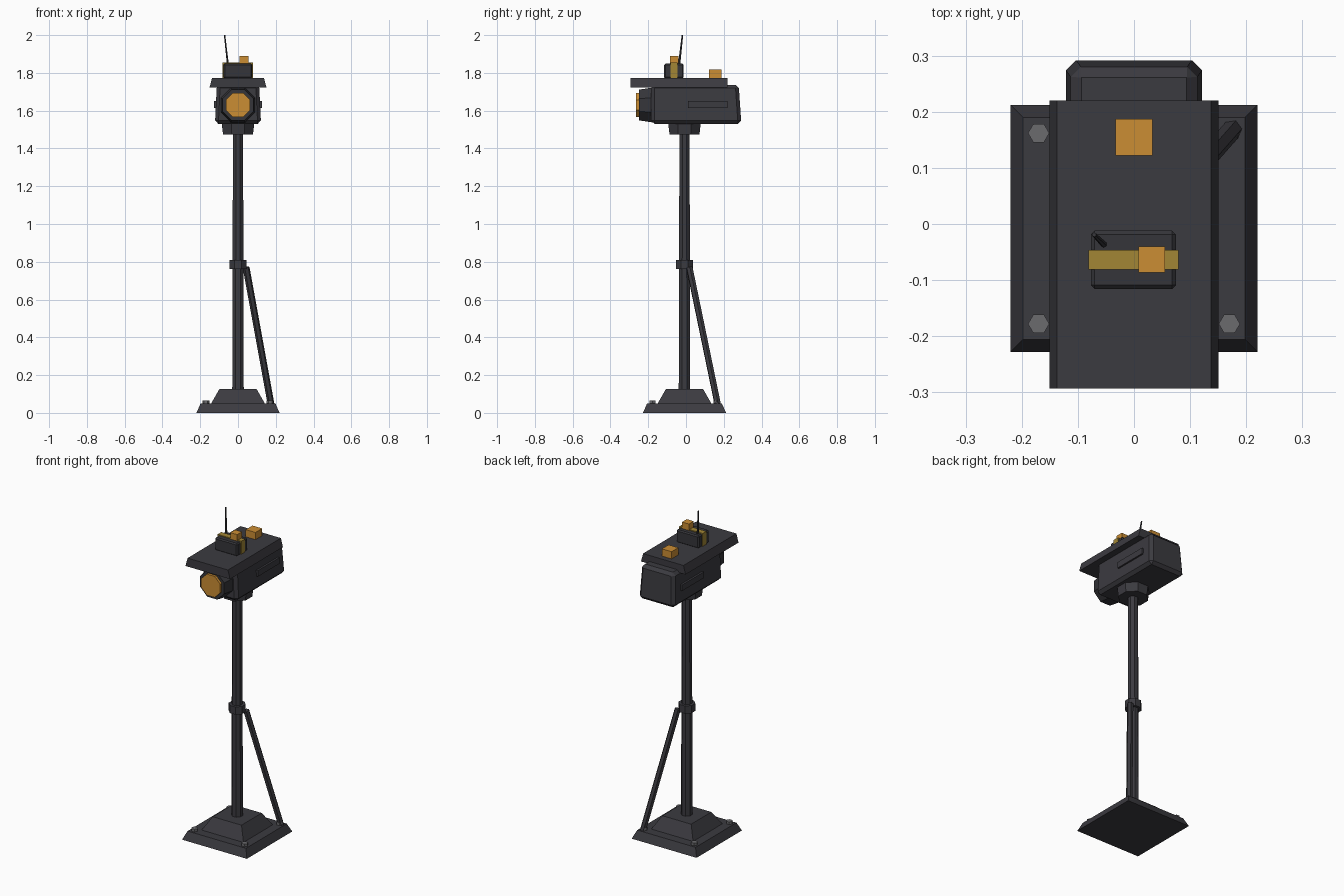
import bpy, bmesh, math
from mathutils import Vector

if "Cube" in bpy.data.objects:
    bpy.data.objects.remove(bpy.data.objects["Cube"])

YC = -0.008  # centre line of mast and base


def mat(name, rgb):
    m = bpy.data.materials.new(name)
    m.diffuse_color = (*rgb, 1)
    m.use_nodes = True
    m.node_tree.nodes["Principled BSDF"].inputs["Base Color"].default_value = m.diffuse_color
    return m


DARK = mat("dark grey metal", (0.044, 0.043, 0.051))
CASE = mat("case grey", (0.036, 0.036, 0.042))
ORANGE = mat("amber", (0.60, 0.27, 0.034))
YELLOW = mat("ochre strap", (0.36, 0.24, 0.036))
STEEL = mat("bolt grey", (0.145, 0.145, 0.155))


def finish(name, bm, material):
    bmesh.ops.recalc_face_normals(bm, faces=bm.faces)
    me = bpy.data.meshes.new(name)
    bm.to_mesh(me)
    bm.free()
    me.materials.append(material)
    ob = bpy.data.objects.new(name, me)
    bpy.context.collection.objects.link(ob)
    return ob


def frustum(name, low, high, z0, z1, material, bevel=0):
    """Box whose low and high rectangles are (x0, x1, y0, y1)."""
    bm = bmesh.new()
    rings = []
    for (x0, x1, y0, y1), z in ((low, z0), (high, z1)):
        rings.append([bm.verts.new((x, y, z)) for x, y in
                      ((x0, y0), (x1, y0), (x1, y1), (x0, y1))])
    a, b = rings
    bm.faces.new(a[::-1])
    bm.faces.new(b)
    for i in range(4):
        j = (i + 1) % 4
        bm.faces.new((a[i], a[j], b[j], b[i]))
    if bevel:
        bmesh.ops.bevel(bm, geom=bm.edges[:], offset=bevel, segments=1,
                        affect='EDGES')
    return finish(name, bm, material)


def box(name, x0, x1, y0, y1, z0, z1, material, bevel=0):
    r = (x0, x1, y0, y1)
    return frustum(name, r, r, z0, z1, material, bevel)


def rod(name, p0, p1, r0, r1, sides, material, turn=0.0):
    """Straight or tapered prism between two points."""
    p0, p1 = Vector(p0), Vector(p1)
    d = p1 - p0
    bm = bmesh.new()
    bmesh.ops.create_cone(bm, cap_ends=True, segments=sides, radius1=r0,
                          radius2=r1, depth=d.length)
    ob = finish(name, bm, material)
    for v in ob.data.vertices:
        c, s = math.cos(turn), math.sin(turn)
        x, y, z = v.co
        v.co = (x * c - y * s, x * s + y * c, z)
    ob.rotation_mode = 'QUATERNION'
    ob.rotation_quaternion = Vector((0, 0, 1)).rotation_difference(d)
    ob.location = (p0 + p1) / 2
    return ob


def square(r):
    return (-r, r, YC - r, YC + r)


OCT = math.pi / 8

# Stepped base with corner bolts
frustum("base_plate", square(0.22), square(0.198), 0, 0.05, DARK)
frustum("base_plinth", square(0.142), square(0.098), 0.05, 0.127, DARK)
for x in (-0.17, 0.17):
    for y in (-0.17, 0.17):
        rod("base_bolt", (x, YC + y, 0.045), (x, YC + y, 0.066),
            0.019, 0.019, 6, STEEL, math.pi / 6)

# Mast, collar and diagonal brace
rod("mast", (0, YC, 0.12), (0, YC, 1.5), 0.033, 0.029, 8, DARK, OCT)
rod("mast_collar", (0, YC, 0.763), (0, YC, 0.81), 0.048, 0.048, 8, DARK, OCT)
rod("brace", (0.043, 0.018, 0.77), (0.175, 0.168, 0.045),
    0.018, 0.018, 6, DARK)

# Housing on its neck
rod("neck", (0, YC, 1.475), (0, YC, 1.54), 0.086, 0.094, 8, DARK, OCT)
frustum("housing", (-0.122, 0.122, -0.185, 0.293),
        (-0.112, 0.112, -0.185, 0.279), 1.53, 1.737, DARK, 0.018)
for s in (-1, 1):
    x0, x1 = sorted((s * 0.105, s * 0.128))
    box("side_panel", x0, x1, 0.01, 0.22, 1.615, 1.652, DARK)

# Sloped-edge sunshade roof
frustum("roof", (-0.151, 0.151, -0.293, 0.22),
        (-0.137, 0.137, -0.293, 0.22), 1.722, 1.774, DARK)

# Lens hood and lens
rod("lens_hood", (0, -0.175, 1.63), (0, -0.25, 1.63),
    0.100, 0.088, 8, CASE, OCT)
rod("lens", (0, -0.245, 1.63), (0, -0.265, 1.63),
    0.070, 0.070, 8, ORANGE, OCT)

# Roof equipment: beacon, strapped transmitter box, lamp and aerial
box("rear_beacon", -0.033, 0.033, 0.122, 0.187, 1.77, 1.818, ORANGE)
box("transmitter", -0.077, 0.075, -0.116, -0.012, 1.77, 1.849, CASE, 0.007)
box("strap", -0.081, 0.079, -0.081, -0.046, 1.772, 1.854, YELLOW)
box("signal_lamp", 0.008, 0.055, -0.086, -0.040, 1.85, 1.89, ORANGE)
rod("aerial", (-0.053, -0.037, 1.84), (-0.071, -0.019, 2.0),
    0.006, 0.004, 6, CASE)
